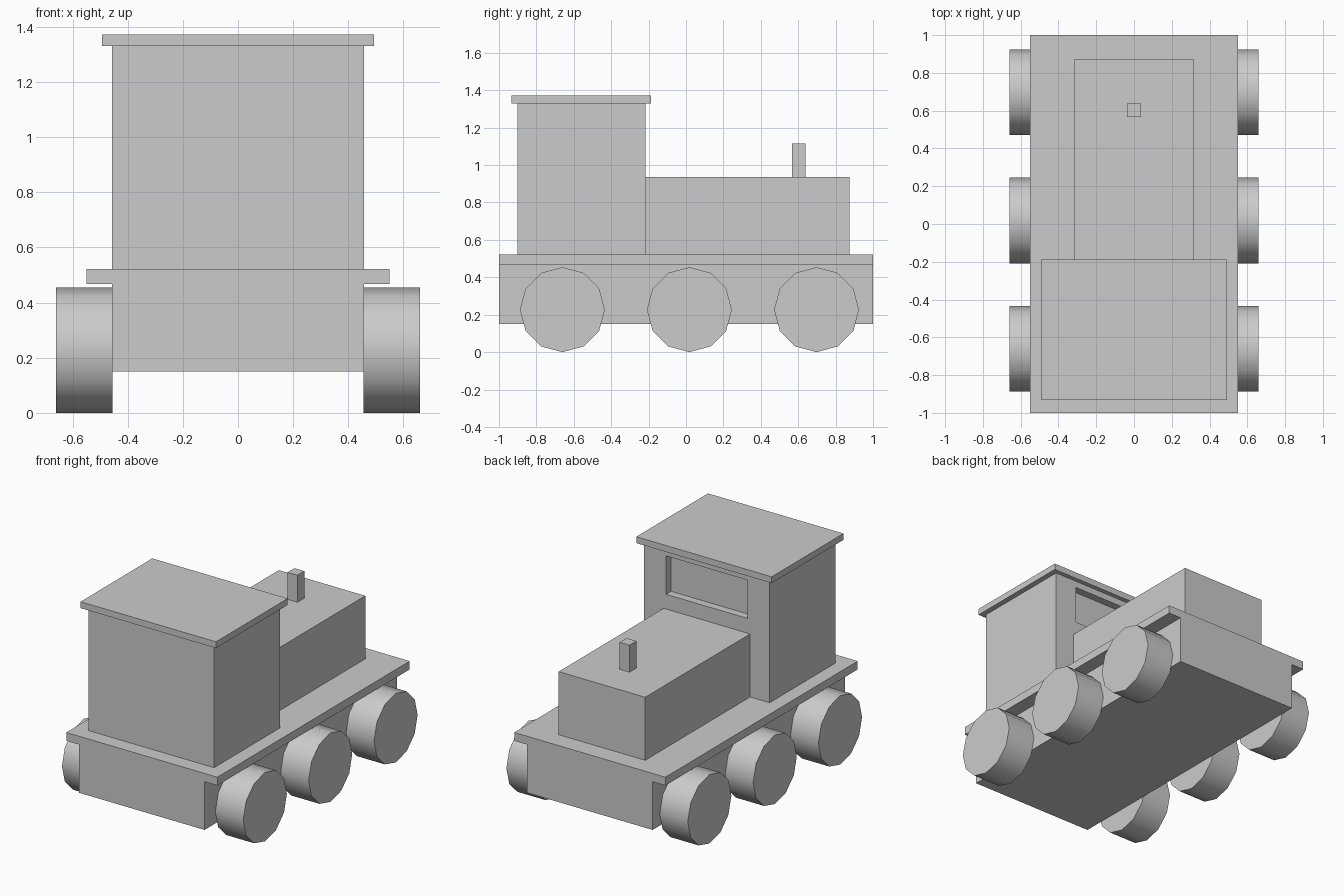
import bpy
from math import radians

if "Cube" in bpy.data.objects:
    bpy.data.objects.remove(bpy.data.objects["Cube"])


def box(name, x, y, z):
    """Box from (min, max) ranges on each axis."""
    bpy.ops.mesh.primitive_cube_add(size=1, location=[sum(r) / 2 for r in (x, y, z)])
    ob = bpy.context.object
    ob.name = name
    ob.scale = [r[1] - r[0] for r in (x, y, z)]
    bpy.ops.object.transform_apply(location=False, rotation=False, scale=True)
    return ob


# Chassis and overhanging deck
box("chassis", (-0.457, 0.457), (-1, 1), (0.15, 0.467))
box("deck", (-0.55, 0.55), (-1, 1), (0.467, 0.522))

# Cab and roof
cab = box("cab", (-0.457, 0.457), (-0.902, -0.217), (0.522, 1.33))
box("roof", (-0.493, 0.493), (-0.933, -0.187), (1.33, 1.372))

# Recessed window above the engine hood
cutter = box("window_cutter", (-0.296, 0.296), (-0.268, -0.1), (1.034, 1.286))
cutter.hide_render = True
cutter.display_type = 'WIRE'
cut = cab.modifiers.new("window", 'BOOLEAN')
cut.operation = 'DIFFERENCE'
cut.solver = 'EXACT'
cut.object = cutter

# Engine hood and square chimney
box("engine_hood", (-0.315, 0.315), (-0.217, 0.874), (0.522, 0.937))
box("chimney", (-0.036, 0.036), (0.567, 0.638), (0.937, 1.115))

# Three pairs of twelve-sided wheels
for side, sx in (("right", 1), ("left", -1)):
    for label, y in (("front", -0.661), ("middle", 0.018), ("rear", 0.698)):
        bpy.ops.mesh.primitive_cylinder_add(
            vertices=12, radius=0.227, depth=0.204,
            location=(sx * 0.558, y, 0.227), rotation=(0, radians(90), 0))
        bpy.context.object.name = f"{label}_{side}_wheel"
        bpy.ops.object.shade_smooth_by_angle(angle=radians(31))
